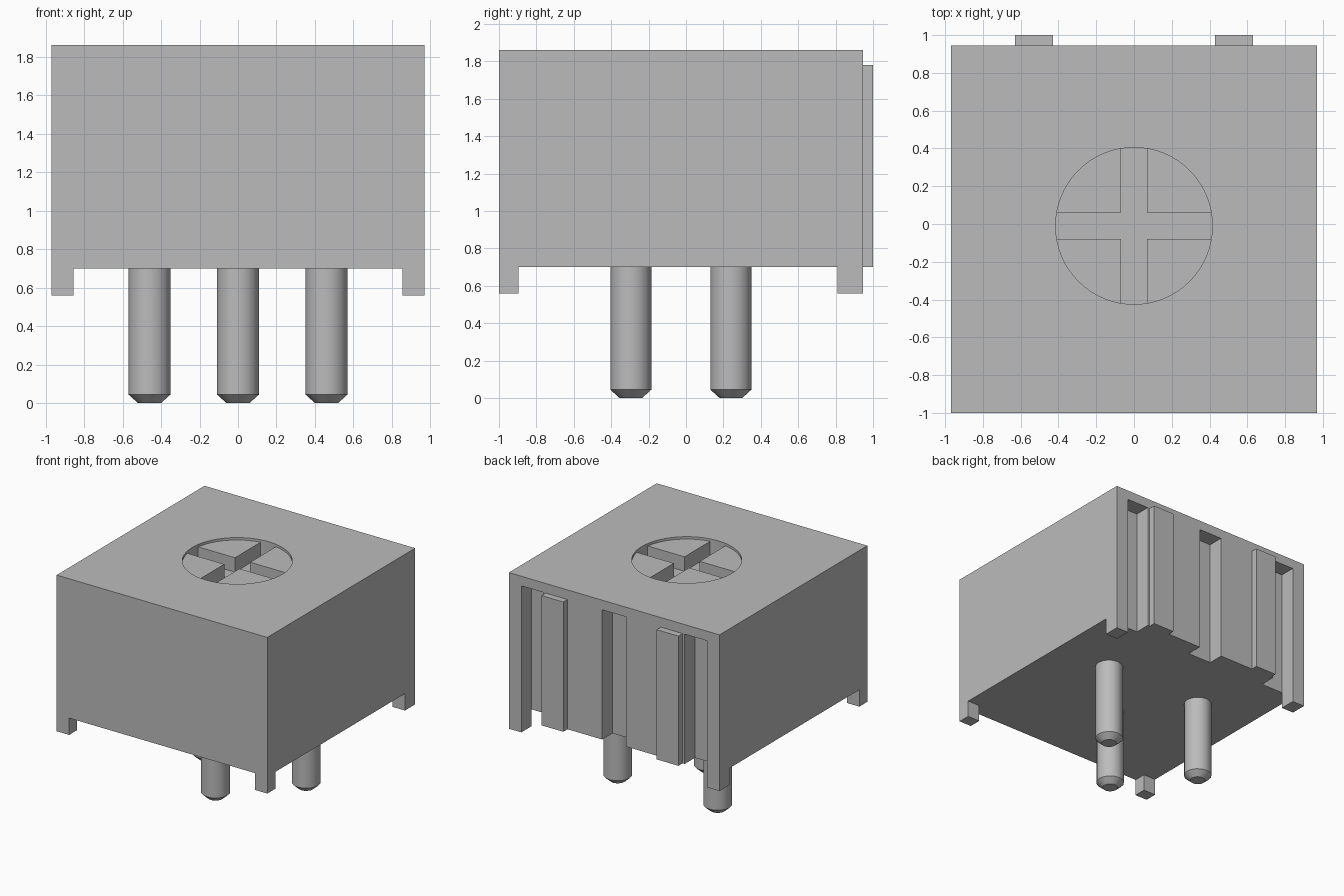
import bpy
import bmesh
import math
from mathutils import Matrix

default = bpy.data.objects.get("Cube")
if default:
    bpy.data.objects.remove(default, do_unlink=True)

grey = bpy.data.materials.new("plain grey")
grey.use_nodes = True
grey.diffuse_color = (0.5, 0.5, 0.5, 1)
grey.node_tree.nodes["Principled BSDF"].inputs["Base Color"].default_value = (0.5, 0.5, 0.5, 1)


def finish(bm, name):
    mesh = bpy.data.meshes.new(name)
    bm.to_mesh(mesh)
    bm.free()
    mesh.materials.append(grey)
    obj = bpy.data.objects.new(name, mesh)
    bpy.context.collection.objects.link(obj)
    return obj


def box(name, x, y, z):
    bm = bmesh.new()
    bmesh.ops.create_cube(bm, size=1)
    for v in bm.verts:
        v.co = [r[0] if c < 0 else r[1] for c, r in zip(v.co, (x, y, z))]
    return finish(bm, name)


def cone(bm, centre, r_low, r_high, z_low, z_high, sides):
    move = Matrix.Translation((*centre, (z_low + z_high) / 2))
    bmesh.ops.create_cone(bm, cap_ends=True, segments=sides, radius1=r_low,
                          radius2=r_high, depth=z_high - z_low, matrix=move)


def disc(name, z_low, z_high):
    bm = bmesh.new()
    cone(bm, (0, DIAL_Y), DIAL_R, DIAL_R, z_low, z_high, 64)
    return finish(bm, name)


def combine(target, tool, operation):
    """Apply a boolean and remove the helper."""
    mod = target.modifiers.new("combine", 'BOOLEAN')
    mod.object = tool
    mod.operation = operation
    mod.solver = 'EXACT'
    bpy.context.view_layer.update()
    graph = bpy.context.evaluated_depsgraph_get()
    result = bpy.data.meshes.new_from_object(target.evaluated_get(graph))
    target.modifiers.clear()
    target.data = result
    bpy.data.objects.remove(tool, do_unlink=True)


TOP, FLOOR, FOOT = 1.86, 0.70, 0.56
SIDE, FRONT, BACK = 0.97, -1.0, 0.945
INNER, GROOVE_Y, GROOVE_TOP = 0.855, 0.81, 1.78
DIAL_R, DIAL_Y, SLOT = 0.415, -0.01, 0.07
ABOVE = TOP + 0.1

# Housing, with the underside cut away to leave four corner feet
housing = box("housing", (-SIDE, SIDE), (FRONT, BACK), (FOOT, TOP))
combine(housing, box("cutter", (-INNER, INNER), (-2, 2), (0, FLOOR)), 'DIFFERENCE')
combine(housing, box("cutter", (-2, 2), (-0.895, GROOVE_Y), (0, FLOOR)), 'DIFFERENCE')

# Three vertical grooves in the back
for x in ((-INNER, -0.65), (-0.11, 0.11), (0.65, INNER)):
    combine(housing, box("cutter", x, (GROOVE_Y, 2), (0, GROOVE_TOP)), 'DIFFERENCE')

# Two raised ribs on the back
for x in ((-0.63, -0.43), (0.43, 0.63)):
    combine(housing, box("rib", x, (0.9, 1.0), (FLOOR, GROOVE_TOP)), 'UNION')

# Shallow round dial recess with a deeper cross slot
combine(housing, disc("cutter", TOP - 0.02, ABOVE), 'DIFFERENCE')
for half_x, half_y in ((SLOT, 1), (1, SLOT)):
    slot = box("cutter", (-half_x, half_x), (DIAL_Y - half_y, DIAL_Y + half_y),
               (TOP - 0.14, ABOVE + 0.1))
    combine(slot, disc("cutter", 1, ABOVE), 'INTERSECT')
    combine(housing, slot, 'DIFFERENCE')

# Three round pins with chamfered tips
PIN_R, CHAMFER = 0.11, 0.045
for name, x, y in (("right_pin", -0.46, 0.24), ("middle_pin", 0, -0.295),
                   ("left_pin", 0.46, 0.24)):
    bm = bmesh.new()
    cone(bm, (x, y), PIN_R, PIN_R, CHAMFER, FLOOR, 16)
    cone(bm, (x, y), 0.06, PIN_R, 0, CHAMFER, 16)
    # Weld the tip to the shaft and drop the hidden caps between them
    hidden = [f for f in bm.faces if abs(f.normal.z) > 0.99
              and abs(f.calc_center_median().z - CHAMFER) < 0.001]
    bmesh.ops.delete(bm, geom=hidden, context='FACES')
    bmesh.ops.remove_doubles(bm, verts=bm.verts[:], dist=0.001)
    pin = finish(bm, name)
    bpy.ops.object.select_all(action='DESELECT')
    pin.select_set(True)
    bpy.context.view_layer.objects.active = pin
    bpy.ops.object.shade_smooth_by_angle(angle=math.radians(35))
